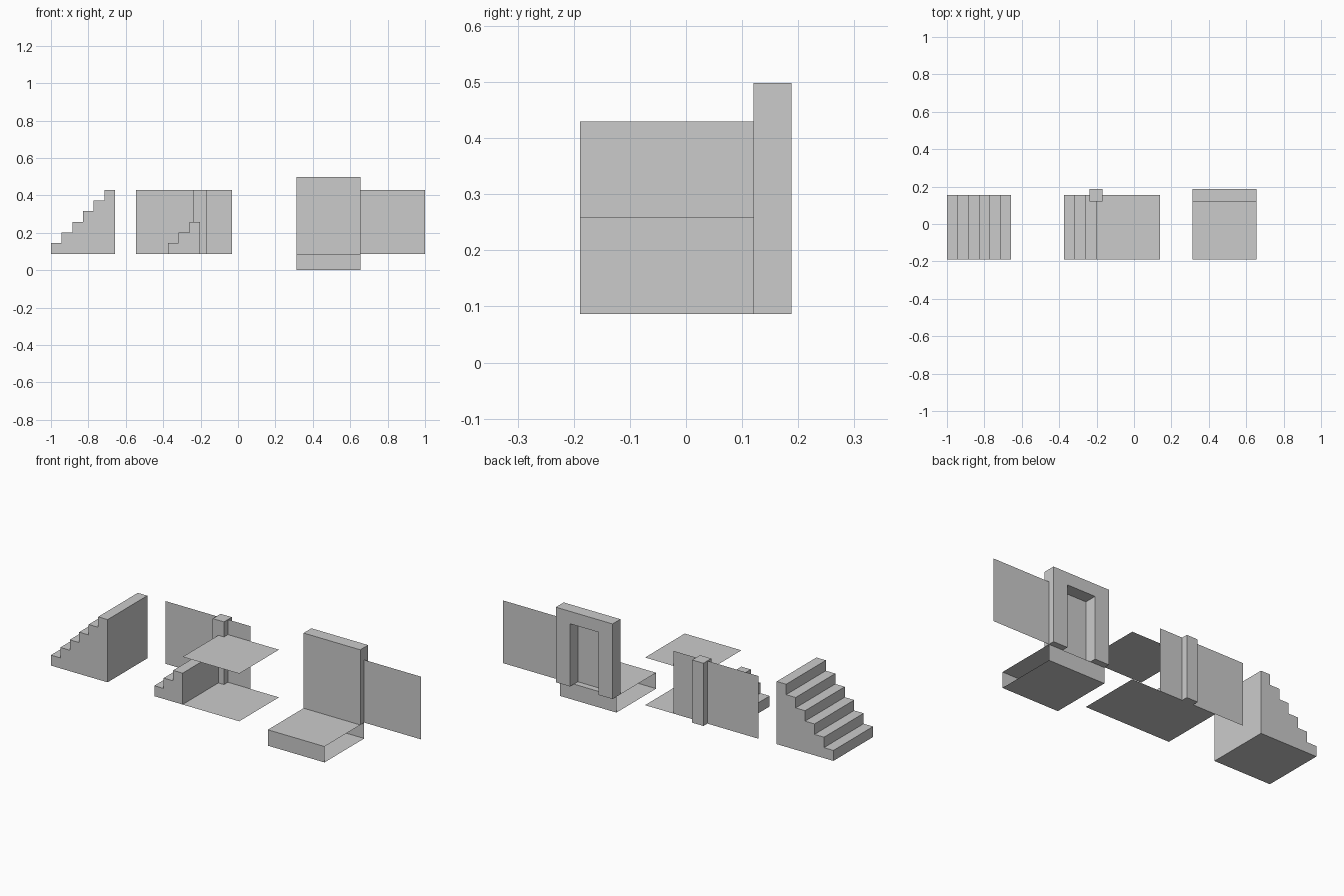
import bpy
import bmesh
from mathutils import Vector

default = bpy.data.objects.get("Cube")
if default:
    bpy.data.objects.remove(default, do_unlink=True)

# Shared measures: one grid cell, post thickness, ground level
CELL = 0.343
POST = 0.068
BASE = 0.087
TOP = BASE + CELL
FRONT = -0.189
BACK = FRONT + CELL
POST_FRONT, POST_BACK = BACK - POST / 2, BACK + POST / 2
DOOR_X = 0.313
MID_X = -0.203

grey = bpy.data.materials.new("plain_grey")
grey.use_nodes = True
colour = (0.6, 0.6, 0.6, 1)
grey.diffuse_color = colour
grey.node_tree.nodes["Principled BSDF"].inputs["Base Color"].default_value = colour


def finish(name, bm, solid=True):
    if solid:
        bmesh.ops.recalc_face_normals(bm, faces=bm.faces)
    mesh = bpy.data.meshes.new(name)
    bm.to_mesh(mesh)
    bm.free()
    mesh.materials.append(grey)
    obj = bpy.data.objects.new(name, mesh)
    bpy.context.collection.objects.link(obj)
    return obj


def extrude_profile(name, points, y0, y1):
    """Solid made by sweeping an x-z outline from y0 to y1."""
    bm = bmesh.new()
    face = bm.faces.new([bm.verts.new((x, y0, z)) for x, z in points])
    swept = bmesh.ops.extrude_face_region(bm, geom=[face], use_keep_orig=True)
    moved = [v for v in swept["geom"] if isinstance(v, bmesh.types.BMVert)]
    bmesh.ops.translate(bm, verts=moved, vec=(0, y1 - y0, 0))
    return finish(name, bm)


def sheet(name, corner, side_a, side_b):
    """Single flat panel spanned by two edges; normal is side_a x side_b."""
    c, a, b = Vector(corner), Vector(side_a), Vector(side_b)
    bm = bmesh.new()
    bm.faces.new([bm.verts.new(p) for p in (c, c + a, c + a + b, c + b)])
    return finish(name, bm, solid=False)


def wall(name, x, width, y=BACK, z0=BASE, z1=TOP):
    return sheet(name, (x, y, z0), (width, 0, 0), (0, 0, z1 - z0))


def floor(name, x, z):
    return sheet(name, (x, FRONT, z), (CELL, 0, 0), (0, CELL, 0))


def stairs(name, x, count):
    step = CELL / 6
    outline = [(x, BASE)]
    for i in range(count):
        z = BASE + (i + 1) * step
        outline += [(x + i * step, z), (x + (i + 1) * step, z)]
    outline.append((x + count * step, BASE))
    return extrude_profile(name, outline, FRONT, BACK)


# Stair blocks
stairs("full_stairs", -1, 6)
stairs("half_stairs", MID_X - CELL / 2, 3)

# Wall panels with the post covering their joint
wall("full_wall", MID_X - CELL, CELL)
wall("half_wall", MID_X, CELL / 2)
left, right = MID_X - POST / 2, MID_X + POST / 2
extrude_profile("wall_post",
                [(left, BASE), (right, BASE), (right, TOP), (left, TOP)],
                POST_FRONT, POST_BACK)

# Floor and raised floor
floor("lower_floor", MID_X, BASE)
floor("upper_floor", MID_X, BASE + CELL * 0.76)

# Platform, open at both sides
floor("platform_top", DOOR_X, BASE)
floor("platform_bottom", DOOR_X, 0)
wall("platform_front", DOOR_X, CELL, y=FRONT, z0=0, z1=BASE)
wall("platform_back", DOOR_X, CELL, z0=0, z1=BASE)

# Doorway frame, blind from the front
end, jamb, head = DOOR_X + CELL, CELL / 4, TOP + POST
extrude_profile("doorway_frame",
                [(DOOR_X, BASE), (DOOR_X, head), (end, head), (end, BASE),
                 (end - jamb, BASE), (end - jamb, TOP),
                 (DOOR_X + jamb, TOP), (DOOR_X + jamb, BASE)],
                POST_FRONT, POST_BACK)
wall("door_panel", DOOR_X + jamb, CELL - 2 * jamb, y=POST_FRONT)

# Wall panel beside the doorway
wall("side_wall", end, 1 - end)
